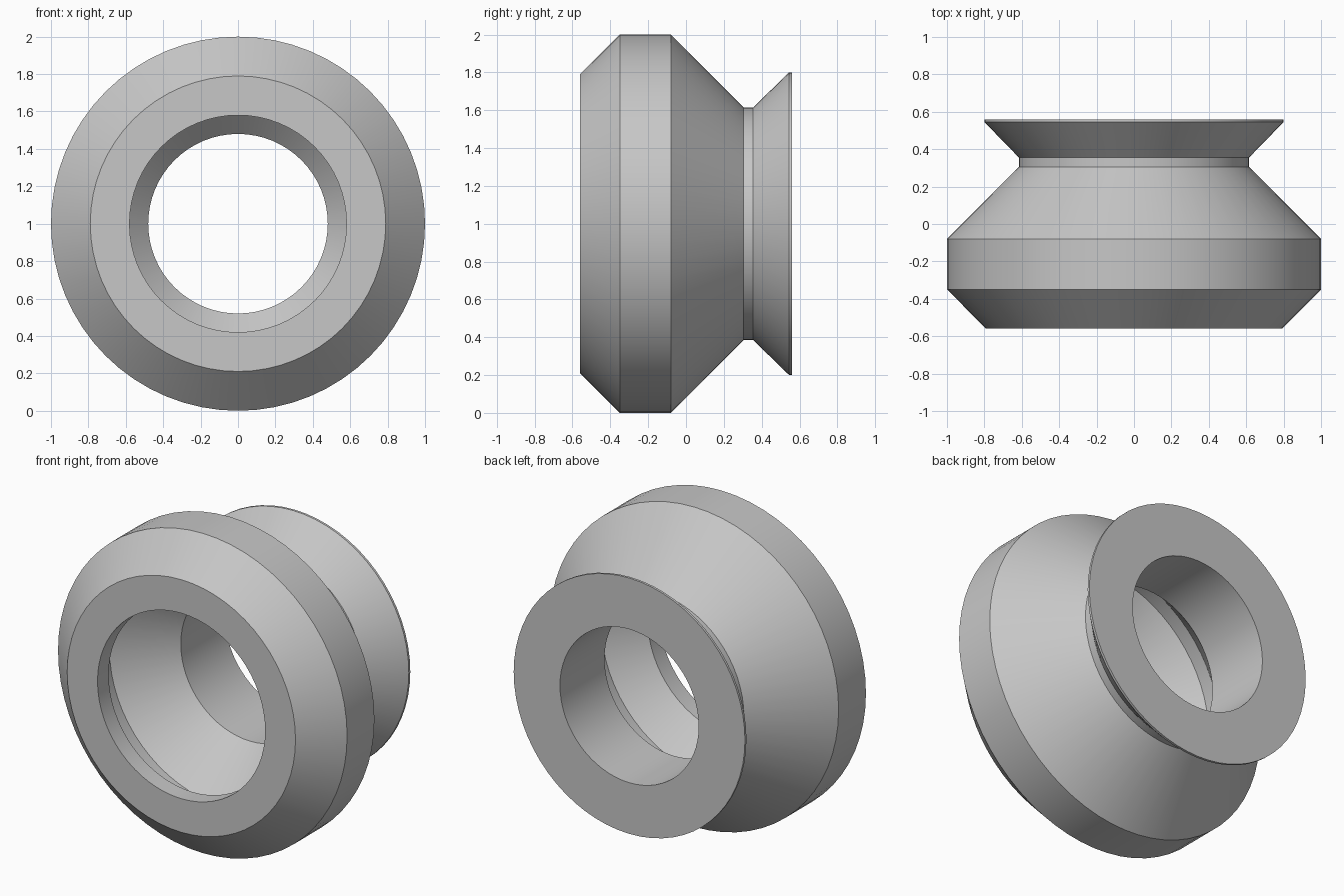
import bpy, bmesh, math
from mathutils import Matrix, Vector

cube = bpy.data.objects.get("Cube")
if cube:
    bpy.data.objects.remove(cube, do_unlink=True)

SEGMENTS = 64

# Single metal colour
metal = bpy.data.materials.new("light_grey_metal")
metal.use_nodes = True
grey = (0.57, 0.57, 0.57, 1)
metal.diffuse_color = grey
metal.node_tree.nodes["Principled BSDF"].inputs["Base Color"].default_value = grey

# Closed cross-section as (radius, y): outer skin front to back, then hollow bore back to front
outer = [(0.79, -0.56), (1.0, -0.35), (1.0, -0.08), (0.615, 0.305),
         (0.615, 0.355), (0.80, 0.545), (0.80, 0.56)]
bore = [(0.48, 0.56), (0.48, 0.12), (0.77, -0.17), (0.77, -0.26),
        (0.58, -0.45), (0.58, -0.56)]


def lathe(name, profile, material):
    """Revolve a closed profile around the y axis at the height of z = 1."""
    bm = bmesh.new()
    rings = []
    for i in range(SEGMENTS):
        turn = Matrix.Rotation(math.tau * i / SEGMENTS, 3, 'Y')
        rings.append([bm.verts.new(turn @ Vector((0, y, r)) + Vector((0, 0, 1)))
                      for r, y in profile])
    n = len(profile)
    for i, ring in enumerate(rings):
        after = rings[(i + 1) % SEGMENTS]
        for j in range(n):
            k = (j + 1) % n
            bm.faces.new((ring[j], ring[k], after[k], after[j]))
    bmesh.ops.recalc_face_normals(bm, faces=bm.faces)
    mesh = bpy.data.meshes.new(name)
    bm.to_mesh(mesh)
    bm.free()
    mesh.materials.append(material)
    obj = bpy.data.objects.new(name, mesh)
    bpy.context.collection.objects.link(obj)
    return obj


# Hollow flanged collar
collar = lathe("flanged_collar", outer + bore, metal)
bpy.ops.object.select_all(action='DESELECT')
collar.select_set(True)
bpy.context.view_layer.objects.active = collar
bpy.ops.object.shade_smooth_by_angle(angle=math.radians(30))
